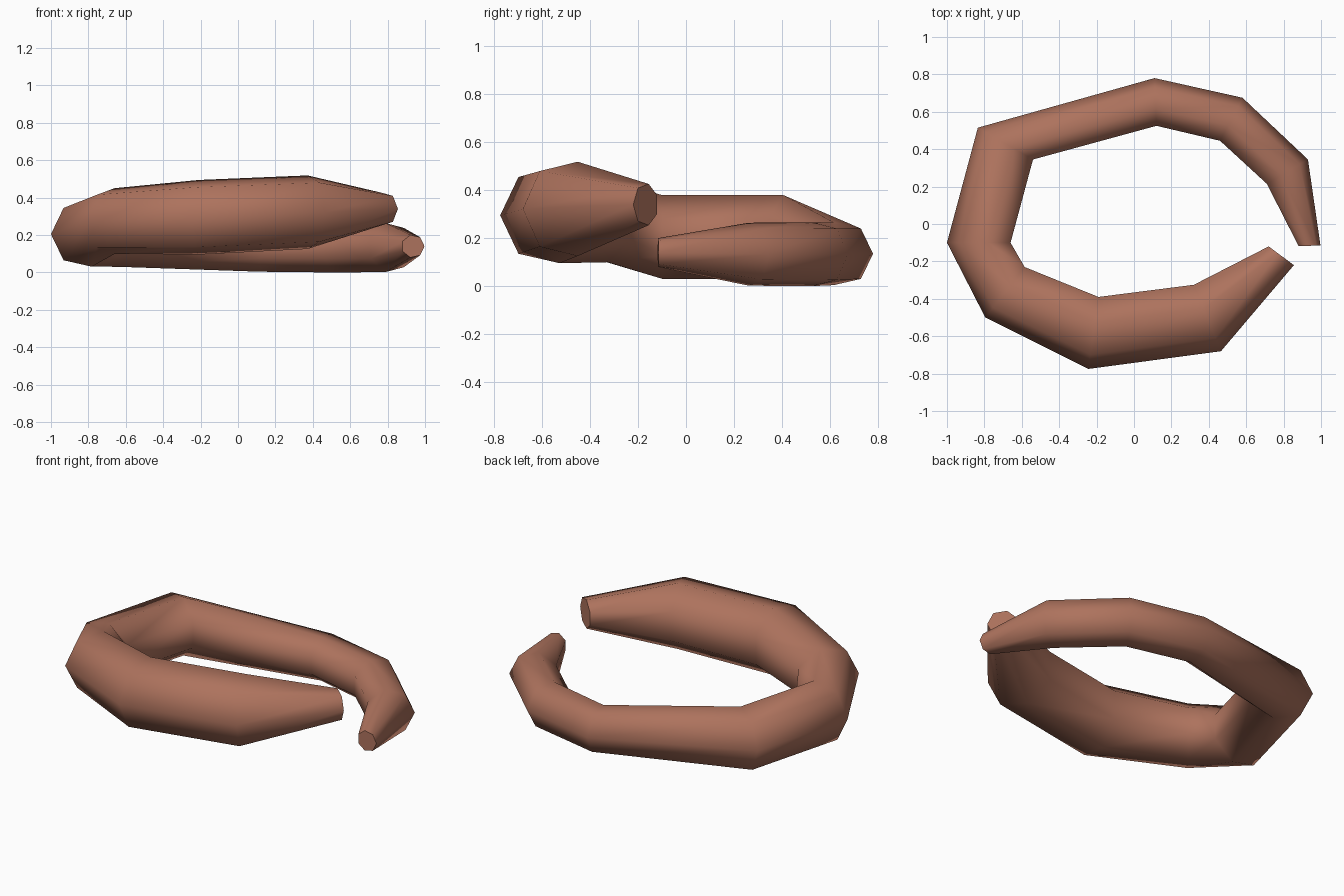
import bpy, bmesh, math
from mathutils import Vector

if "Cube" in bpy.data.objects:
    bpy.data.objects.remove(bpy.data.objects["Cube"])

SIDES = 7  # low-poly tube, one corner pointing outwards

# Per ring: outer x, outer y, inner x, inner y, centre height
rings = [
    (0.997, -0.115, 0.88, -0.118, 0.14),
    (0.93, 0.345, 0.71, 0.215, 0.133),
    (0.58, 0.675, 0.46, 0.445, 0.133),
    (0.11, 0.78, 0.12, 0.525, 0.135),
    (-0.835, 0.515, -0.54, 0.345, 0.205),
    (-1.0, -0.10, -0.66, -0.10, 0.205),
    (-0.795, -0.50, -0.585, -0.23, 0.275),
    (-0.245, -0.775, -0.19, -0.39, 0.295),
    (0.465, -0.68, 0.32, -0.325, 0.322),
    (0.855, -0.22, 0.72, -0.12, 0.34),
]

mat = bpy.data.materials.new("sausage brown")
mat.diffuse_color = (0.42, 0.17, 0.11, 1)
mat.use_nodes = True
mat.node_tree.nodes["Principled BSDF"].inputs["Base Color"].default_value = mat.diffuse_color

# Coiled body: heptagon rings lofted together
bm = bmesh.new()
loops = []
flat = math.cos(math.pi / SIDES)
for ox, oy, ix, iy, z in rings:
    outer, inner = Vector((ox, oy, z)), Vector((ix, iy, z))
    r = (outer - inner).length / (1 + flat)
    d = (outer - inner).normalized()
    c = outer - d * r
    loops.append([bm.verts.new(c + d * r * math.cos(a) + Vector((0, 0, r * math.sin(a))))
                  for a in (2 * math.pi * i / SIDES for i in range(SIDES))])
for a, b in zip(loops, loops[1:]):
    for i in range(SIDES):
        j = (i + 1) % SIDES
        bm.faces.new((a[i], a[j], b[j], b[i])).smooth = True

# Flat end caps with crisp rims
for cap in (loops[0], loops[-1]):
    f = bm.faces.new(cap)
    for e in f.edges:
        e.smooth = False
bmesh.ops.recalc_face_normals(bm, faces=bm.faces)

mesh = bpy.data.meshes.new("coiled_body")
bm.to_mesh(mesh)
bm.free()
mesh.materials.append(mat)
obj = bpy.data.objects.new("coiled_body", mesh)
bpy.context.collection.objects.link(obj)
